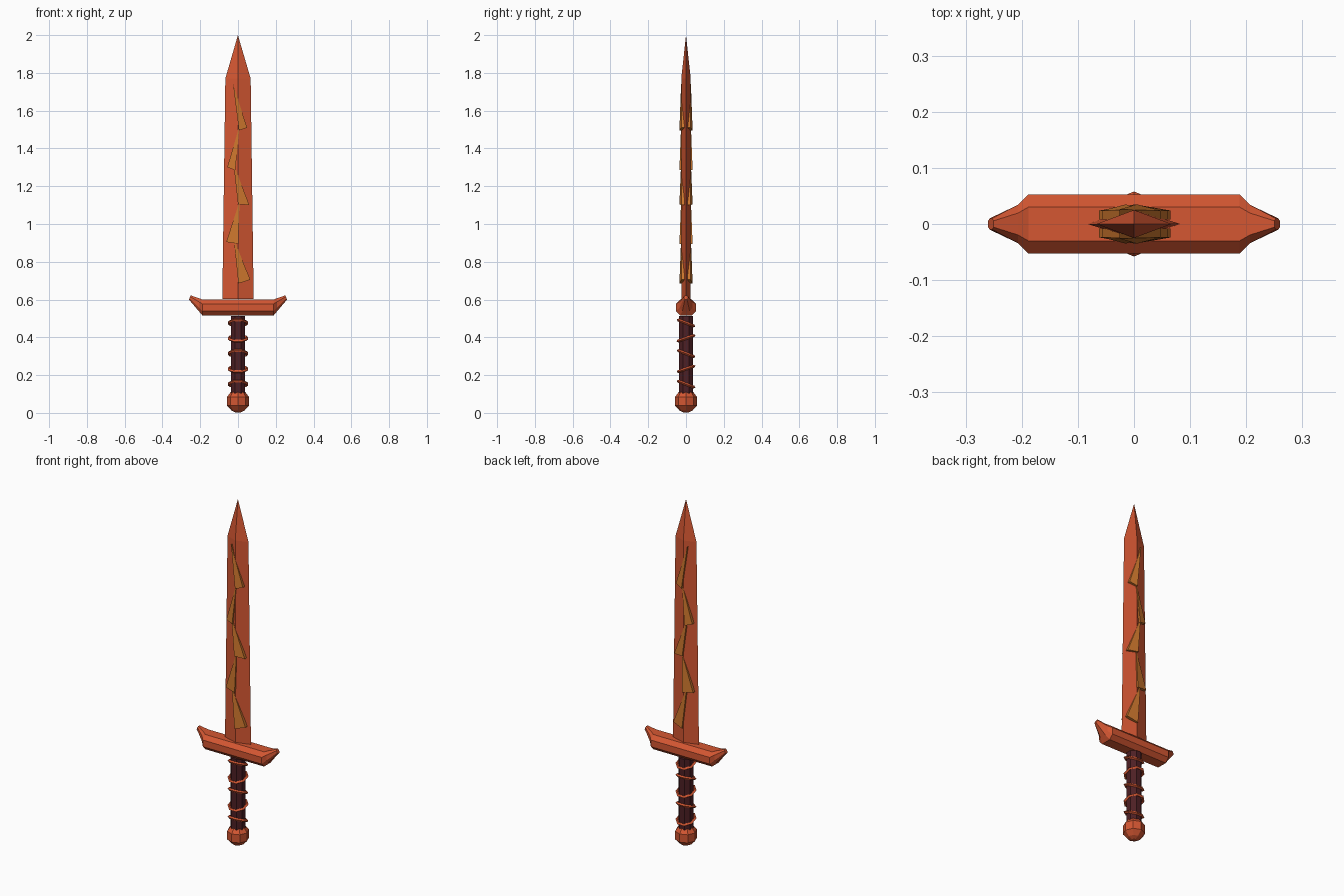
import bpy, bmesh, math
from mathutils import Matrix, Vector

cube = bpy.data.objects.get("Cube")
if cube:
    bpy.data.objects.remove(cube, do_unlink=True)


def make_material(name, rgb):
    mat = bpy.data.materials.new(name)
    mat.use_nodes = True
    mat.diffuse_color = (*rgb, 1)
    mat.node_tree.nodes["Principled BSDF"].inputs["Base Color"].default_value = (*rgb, 1)
    return mat


copper = make_material("copper orange", (0.66, 0.095, 0.032))
amber = make_material("amber", (0.60, 0.18, 0.026))
maroon = make_material("dark maroon", (0.075, 0.014, 0.018))


def finish(name, bm, mat):
    bmesh.ops.recalc_face_normals(bm, faces=bm.faces)
    mesh = bpy.data.meshes.new(name)
    bm.to_mesh(mesh)
    bm.free()
    mesh.materials.append(mat)
    obj = bpy.data.objects.new(name, mesh)
    bpy.context.collection.objects.link(obj)
    return obj


def loft(bm, rings, closed=False):
    """Skin equal-sized rings of points, capping the ends unless closed."""
    rows = [[bm.verts.new(p) for p in ring] for ring in rings]
    n = len(rows[0])
    pairs = list(zip(rows, rows[1:])) + ([(rows[-1], rows[0])] if closed else [])
    for a, b in pairs:
        for i in range(n):
            j = (i + 1) % n
            bm.faces.new((a[i], a[j], b[j], b[i]))
    if not closed:
        bm.faces.new(rows[0])
        bm.faces.new(rows[-1])
    return rows


def circle(r, z, n=8, turn=0.0):
    return [(r * math.cos(math.tau * i / n + turn), r * math.sin(math.tau * i / n + turn), z)
            for i in range(n)]


def diamond(w, d, z):
    return [(w, 0, z), (0, d, z), (-w, 0, z), (0, -d, z)]


# Blade: diamond section tapering to a point
bm = bmesh.new()
loft(bm, [diamond(0.083, 0.025, 0.603), diamond(0.067, 0.025, 1.77), diamond(0.0004, 0.0004, 2.0)])
bmesh.ops.remove_doubles(bm, verts=bm.verts, dist=0.001)
finish("blade", bm, copper)

# Guard: octagonal bar with upswept horns at both ends
def guard_ring(x, depth, low, high, lean=0.0):
    mid, half = (low + high) / 2, (high - low) / 2
    outline = [(1, 0.45), (0.57, 1), (-0.57, 1), (-1, 0.45),
               (-1, -0.45), (-0.57, -1), (0.57, -1), (1, -0.45)]
    return [(x + lean * v * math.copysign(1, x), u * depth, mid + v * half) for u, v in outline]


horn = [(0.255, 0.010, 0.600, 0.622, -0.005), (0.207, 0.034, 0.538, 0.607, 0), (0.188, 0.053, 0.515, 0.600, 0)]
rings = [guard_ring(-x, *rest) for x, *rest in horn]
rings += [guard_ring(x, *rest) for x, *rest in reversed(horn)]
bm = bmesh.new()
loft(bm, rings)
finish("guard", bm, copper)

# Grip
bm = bmesh.new()
loft(bm, [circle(0.041, z, 8, math.pi / 8) for z in (0.09, 0.512)])
finish("grip", bm, maroon)

# Pommel: faceted ball
bm = bmesh.new()
loft(bm, [circle(r, z) for r, z in
          ((0.014, 0.002), (0.034, 0.012), (0.058, 0.038), (0.058, 0.085), (0.037, 0.112))])
finish("pommel", bm, copper)

# Wire wraps: tilted rings leaning alternately forward and back
for k in range(5):
    tilt = math.radians(-21 if k % 2 == 0 else 19)
    place = Matrix.Translation((0, 0, 0.152 + 0.081 * k)) @ Matrix.Rotation(tilt, 4, "X")
    rings = []
    for i in range(8):
        a = math.tau * (i + 0.5) / 8
        section = [(0.057, 0), (0.048, 0.008), (0.039, 0), (0.048, -0.008)]
        rings.append([place @ Vector((r * math.cos(a), r * math.sin(a), h)) for r, h in section])
    bm = bmesh.new()
    loft(bm, rings, closed=True)
    finish(f"grip_wrap_{k + 1}", bm, copper)

# Zigzag shards on both faces: apex (x, z), outer corner, inner corner
shards = [
    ((-0.026, 1.74), (0.048, 1.51), (0.005, 1.495)),
    ((0.008, 1.52), (-0.057, 1.30), (-0.014, 1.285)),
    ((-0.024, 1.32), (0.060, 1.10), (0.000, 1.105)),
    ((0.008, 1.12), (-0.062, 0.905), (0.002, 0.895)),
    ((-0.022, 0.92), (0.065, 0.705), (0.002, 0.685)),
]
for side, face in ((-1, "front"), (1, "back")):
    for k, points in enumerate(shards):
        tops = [(x, side * y, z) for (x, z), y in zip(points, (0.026, 0.024, 0.035))]
        roots = [(x, side * y, z) for (x, z), y in zip(points, (0.010, 0.008, 0.018))]
        bm = bmesh.new()
        loft(bm, [roots, tops])
        finish(f"{face}_shard_{k + 1}", bm, amber)
